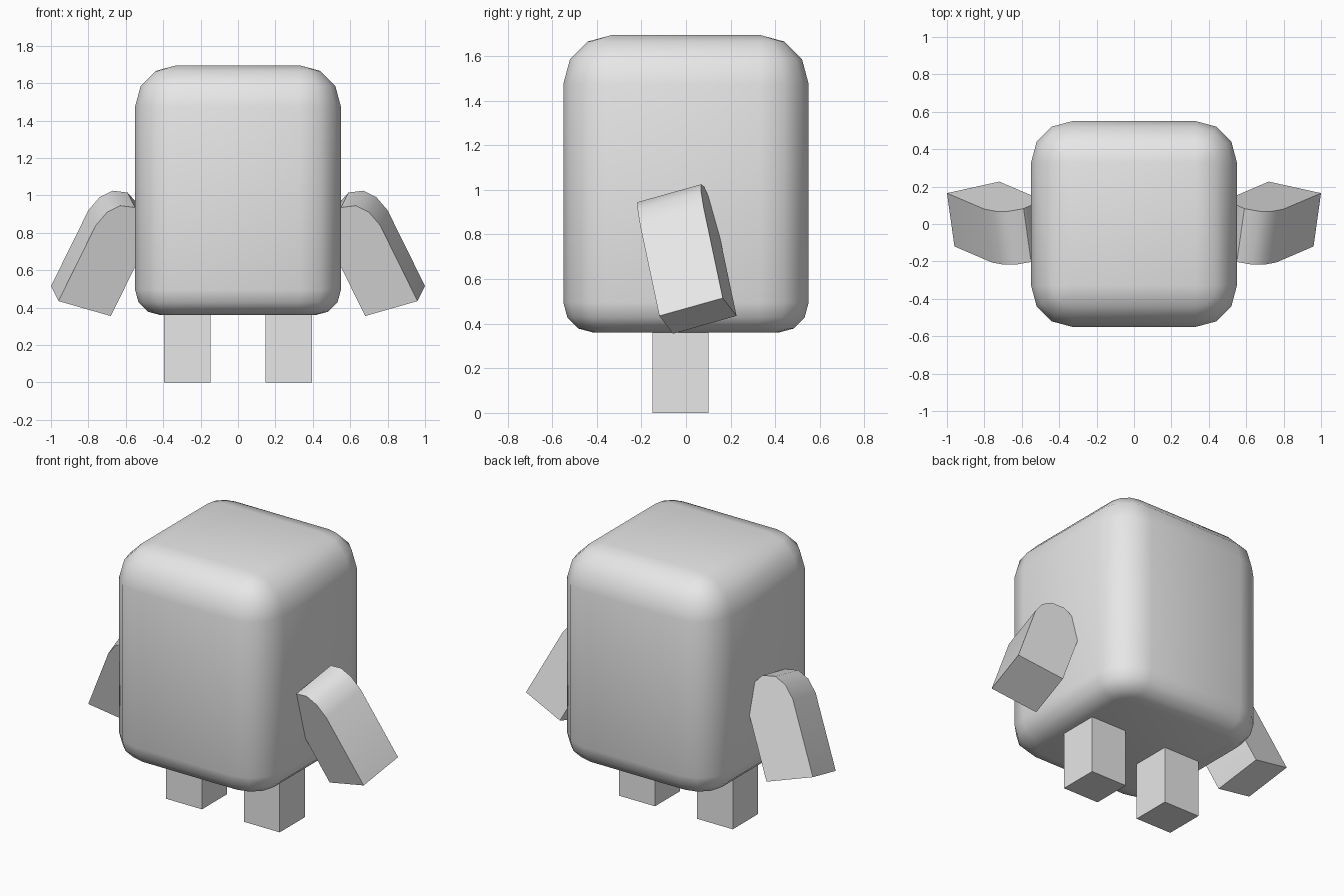
import bpy
import bmesh
import math

if "Cube" in bpy.data.objects:
    bpy.data.objects.remove(bpy.data.objects["Cube"])

grey = bpy.data.materials.new("light_grey")
grey.diffuse_color = (0.8, 0.8, 0.8, 1)
grey.use_nodes = True
grey.node_tree.nodes["Principled BSDF"].inputs["Base Color"].default_value = grey.diffuse_color


def finish(name, bm, smooth_angle=None):
    bmesh.ops.remove_doubles(bm, verts=bm.verts, dist=0.0005)
    bmesh.ops.recalc_face_normals(bm, faces=bm.faces)
    mesh = bpy.data.meshes.new(name)
    bm.to_mesh(mesh)
    bm.free()
    mesh.materials.append(grey)
    obj = bpy.data.objects.new(name, mesh)
    bpy.context.collection.objects.link(obj)
    if smooth_angle:
        bpy.ops.object.select_all(action='DESELECT')
        obj.select_set(True)
        bpy.context.view_layer.objects.active = obj
        bpy.ops.object.shade_smooth_by_angle(angle=math.radians(smooth_angle))
    return obj


# Body: rounded square rings stacked upward, softer at the top than the bottom
HALF, RADIUS, STEPS = 0.55, 0.22, 3
BOTTOM, TOP, BOTTOM_RADIUS = 0.36, 1.695, 0.135


def ring(bm, inset, z):
    verts = []
    core = HALF - RADIUS
    r = RADIUS - inset
    for corner, (sx, sy) in enumerate(((1, 1), (-1, 1), (-1, -1), (1, -1))):
        for i in range(STEPS + 1):
            a = math.radians(90 * corner + 90 * i / STEPS)
            verts.append(bm.verts.new((sx * core + r * math.cos(a),
                                       sy * core + r * math.sin(a), z)))
    return verts


bm = bmesh.new()
levels = []
for i in range(STEPS + 1):
    a = math.pi / 2 * i / STEPS
    levels.append((BOTTOM_RADIUS * (1 - math.sin(a)),
                   BOTTOM + BOTTOM_RADIUS * (1 - math.cos(a))))
for i in range(STEPS + 1):
    a = math.pi / 2 * i / STEPS
    levels.append((RADIUS * (1 - math.cos(a)),
                   TOP - RADIUS * (1 - math.sin(a))))
rings = [ring(bm, inset, z) for inset, z in levels]
for low, high in zip(rings, rings[1:]):
    n = len(low)
    for i in range(n):
        j = (i + 1) % n
        bm.faces.new((low[i], low[j], high[j], high[i]))
bm.faces.new(rings[0])
bm.faces.new(rings[-1])
finish("body", bm, 45)

# Arm outline (x, z), lying on a slightly tilted plane and extruded backward
ARM = [(0.96, 0.435), (0.76, 0.84), (0.70, 0.91), (0.63, 0.945),
       (0.55, 0.935), (0.51, 0.89), (0.51, 0.70), (0.68, 0.355)]
DEPTH = (0.04, 0.285, 0.08)

for side, label in ((1, "right"), (-1, "left")):
    bm = bmesh.new()
    front, back = [], []
    for x, z in ARM:
        y = -0.12 - (DEPTH[0] * (x - 0.96) + DEPTH[2] * (z - 0.435)) / DEPTH[1]
        front.append(bm.verts.new((side * x, y, z)))
        back.append(bm.verts.new((side * (x + DEPTH[0]), y + DEPTH[1], z + DEPTH[2])))
    bm.faces.new(front)
    bm.faces.new(back[::-1])
    for i in range(len(ARM)):
        j = (i + 1) % len(ARM)
        bm.faces.new((front[i], back[i], back[j], front[j]))
    finish(label + "_arm", bm, 40)

    # Leg: plain block reaching up into the body
    bm = bmesh.new()
    bmesh.ops.create_cube(bm, size=1)
    for v in bm.verts:
        v.co = (side * 0.271 + v.co.x * 0.25, -0.025 + v.co.y * 0.25,
                (v.co.z + 0.5) * 0.42)
    finish(label + "_leg", bm)
